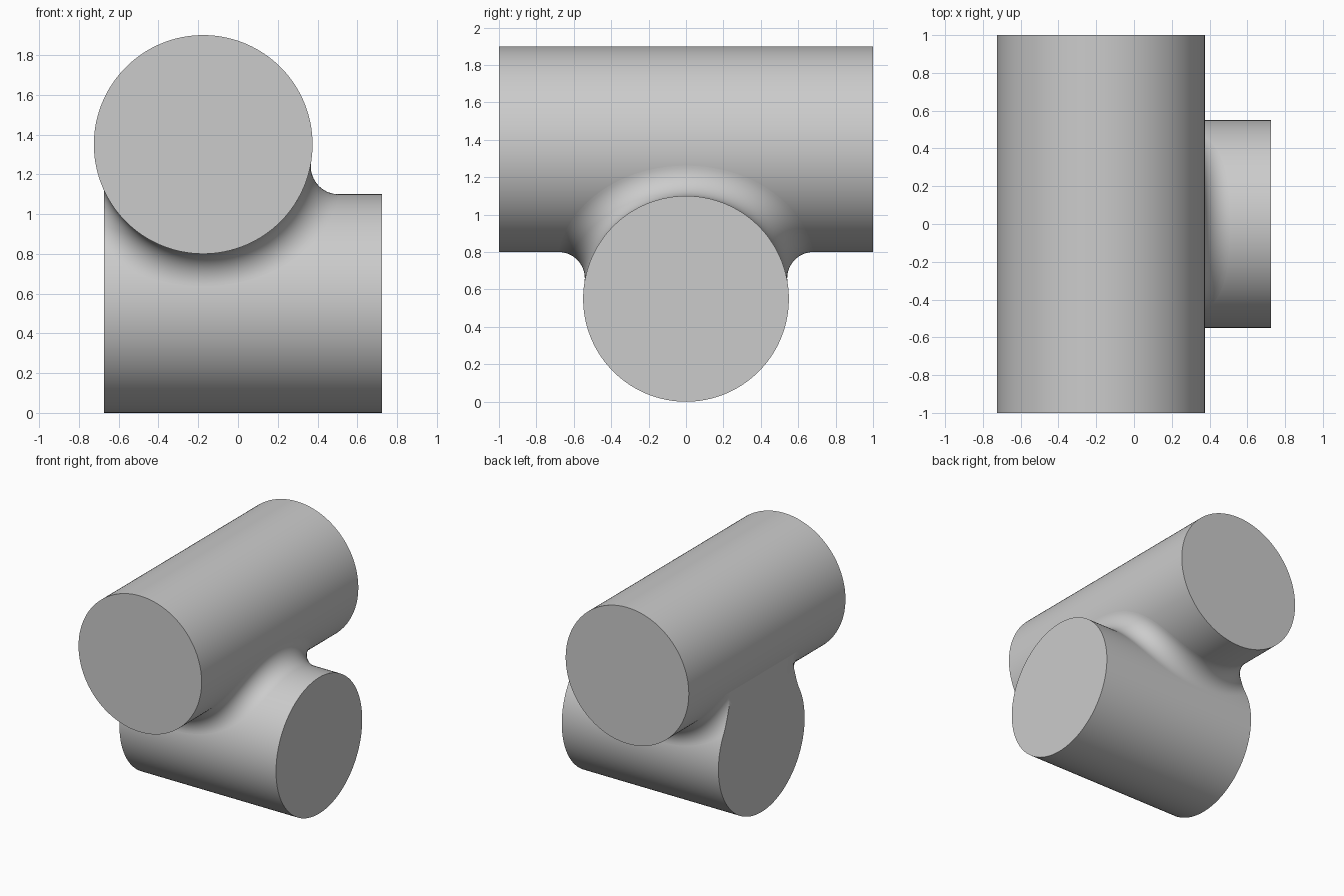
import bpy, bmesh, math
from mathutils import Vector, Matrix

cube = bpy.data.objects.get("Cube")
if cube:
    bpy.data.objects.remove(cube, do_unlink=True)

R, FILLET = 0.55, 0.14
AX, AZ = -0.175, 1.35          # axis of the upper cylinder, along y
BZ = 0.55                      # axis of the lower cylinder, along x
B_MIN, B_MAX = -0.675, 0.725   # ends of the lower cylinder

grey = bpy.data.materials.new("plain grey")
grey.use_nodes = True
colour = (0.6, 0.6, 0.6, 1)
grey.diffuse_color = colour
grey.node_tree.nodes["Principled BSDF"].inputs["Base Color"].default_value = colour


def finish(name, bm):
    bmesh.ops.recalc_face_normals(bm, faces=bm.faces)
    mesh = bpy.data.meshes.new(name)
    bm.to_mesh(mesh)
    bm.free()
    mesh.materials.append(grey)
    obj = bpy.data.objects.new(name, mesh)
    bpy.context.collection.objects.link(obj)
    bpy.ops.object.select_all(action='DESELECT')
    obj.select_set(True)
    bpy.context.view_layer.objects.active = obj
    bpy.ops.object.shade_smooth_by_angle(angle=math.radians(30))


def cylinder(name, centre, length, axis):
    bm = bmesh.new()
    turn = Matrix.Rotation(math.pi / 2, 4, axis)
    bmesh.ops.create_cone(bm, cap_ends=True, segments=192, radius1=R, radius2=R,
                          depth=length, matrix=Matrix.Translation(centre) @ turn)
    finish(name, bm)


cylinder("upper_cylinder", (AX, 0, AZ), 2, 'X')
cylinder("lower_cylinder", ((B_MIN + B_MAX) / 2, 0, BZ), B_MAX - B_MIN, 'Y')

# Blend between the cylinders: a ball rolled around the joint, tangent to both
STEPS, ARC = 192, 20
reach = R + FILLET
z_mid = (AZ + BZ) / 2
z_amp = reach - (AZ - BZ) / 2
bm = bmesh.new()
rings = []
for i in range(STEPS):
    t = 2 * math.pi * (i + 0.5) / STEPS
    z = z_mid + z_amp * math.cos(2 * t)
    x = math.copysign(math.sqrt(max(0, reach**2 - (z - AZ)**2)), math.cos(t))
    y = math.copysign(math.sqrt(max(0, reach**2 - (z - BZ)**2)), math.sin(t))
    ball = Vector((AX + x, y, z))
    to_a = Vector((-x, 0, AZ - z)).normalized()
    to_b = Vector((0, -y, BZ - z)).normalized()
    points = [ball + FILLET * to_a.slerp(to_b, k / ARC) for k in range(ARC + 1)]
    points.append(ball + 2.2 * FILLET * (to_a + to_b))   # buried inner edge
    rings.append([bm.verts.new(p) for p in points])
for i, ring in enumerate(rings):
    after = rings[(i + 1) % STEPS]
    for k in range(len(ring)):
        n = (k + 1) % len(ring)
        bm.faces.new((ring[k], ring[n], after[n], after[k]))

# Trim the blend flush with the short end of the lower cylinder
cut = bmesh.ops.bisect_plane(bm, geom=bm.verts[:] + bm.edges[:] + bm.faces[:],
                             plane_co=(B_MIN, 0, 0), plane_no=(-1, 0, 0),
                             clear_outer=True)
rim = [e for e in cut["geom_cut"] if isinstance(e, bmesh.types.BMEdge)]
bmesh.ops.triangle_fill(bm, edges=rim, use_beauty=True)
finish("joint_fillet", bm)
